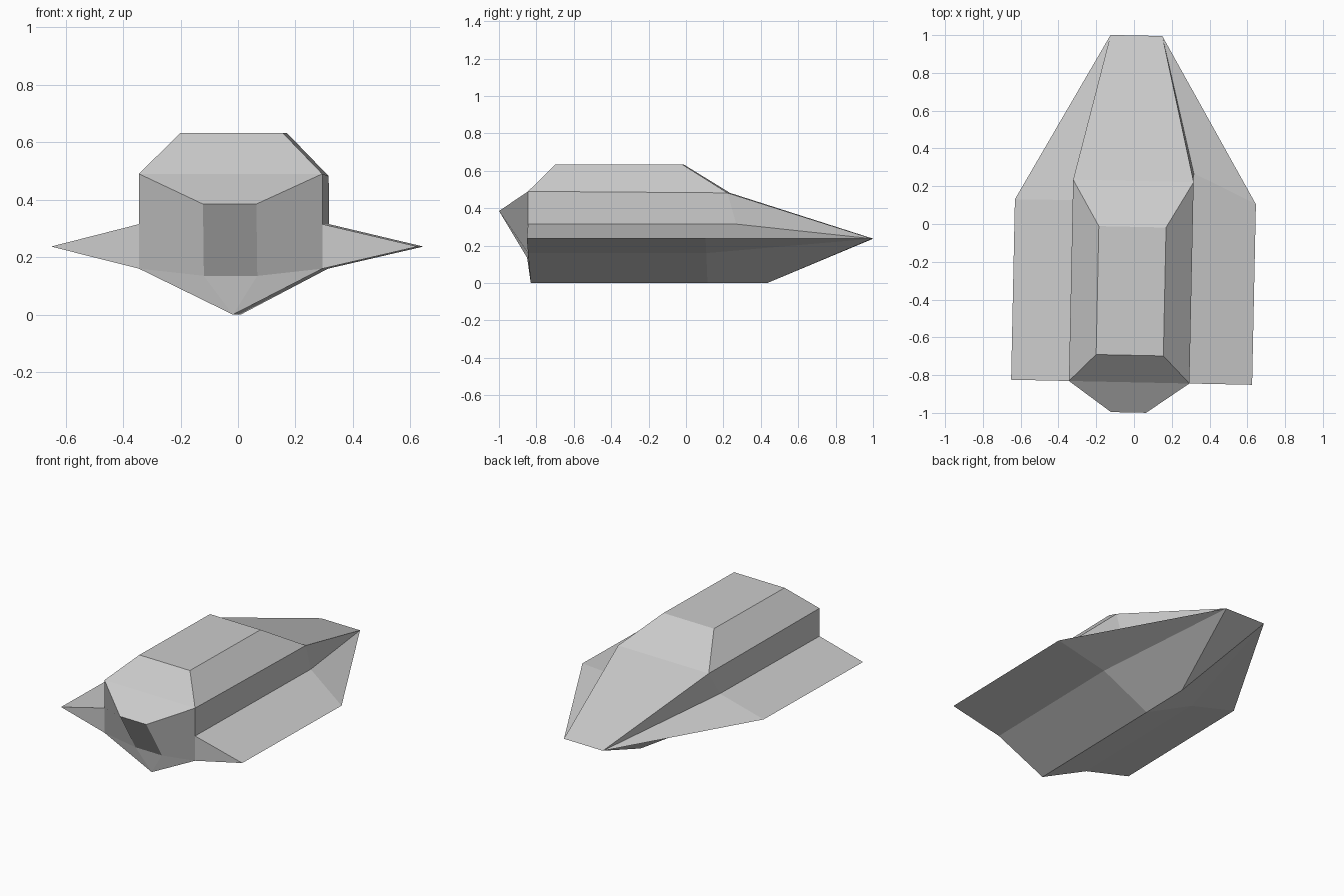
import bpy
import bmesh
from mathutils import Matrix

cube = bpy.data.objects.get("Cube")
if cube:
    bpy.data.objects.remove(cube, do_unlink=True)

# Single grey paint
paint = bpy.data.materials.new("plain_grey")
paint.use_nodes = True
grey = (0.6, 0.6, 0.6, 1)
paint.diffuse_color = grey
paint.node_tree.nodes["Principled BSDF"].inputs["Base Color"].default_value = grey

# Corner points of one half: half width, y, z
HALF = {
    "roof_f": (0.178, -0.695, 0.633),
    "roof_b": (0.178, -0.015, 0.633),
    "shoulder_f": (0.319, -0.838, 0.49),
    "shoulder_b": (0.319, 0.228, 0.482),
    "root_f": (0.319, -0.838, 0.315),
    "root_b": (0.319, 0.12, 0.315),
    "under_f": (0.319, -0.838, 0.16),
    "under_b": (0.319, 0.115, 0.16),
    "tip_f": (0.638, -0.838, 0.237),
    "tip_b": (0.638, 0.118, 0.237),
    "nose_top": (0.093, -0.998, 0.385),
    "nose_low": (0.093, -0.848, 0.135),
    "tail": (0.137, 0.998, 0.237),
}
KEEL = {"keel_f": (-0.83, 0), "keel_m": (0.115, 0), "keel_b": (0.435, 0)}

# Faces on each side
SIDE_FACES = [
    "roof_f roof_b shoulder_b shoulder_f",          # roof chamfer
    "shoulder_f shoulder_b root_b root_f",          # cabin wall
    "shoulder_b tail root_b",                       # rear cabin wall
    "shoulder_f root_f under_f nose_low nose_top",  # nose cheek
    "root_f root_b tip_b tip_f",                    # wing top
    "root_b tail tip_b",
    "tip_f tip_b under_b under_f",                  # wing underside
    "tip_b tail under_b",
    "tip_f under_f root_f",                         # wing front cap
    "under_f under_b keel_m keel_f",                # belly
    "under_b tail keel_b keel_m",
    "under_f keel_f nose_low",                      # belly front cap
]
# Faces that bridge the two sides
BRIDGES = [
    ("roof_f", "roof_b"), ("roof_f", "shoulder_f"), ("shoulder_f", "nose_top"),
    ("nose_top", "nose_low"), ("nose_low", "keel_f"),
    ("roof_b", "shoulder_b"), ("shoulder_b", "tail"), ("tail", "keel_b"),
]

bm = bmesh.new()
points = {}
for name, (y, z) in KEEL.items():
    points[name, 1] = points[name, -1] = bm.verts.new((0, y, z))
for name, (w, y, z) in HALF.items():
    for side in (1, -1):
        shift = 0.005 if name.startswith("tip") else -0.008
        # The wing root runs further back on one side
        back = 0.155 if (name, side) == ("root_b", 1) else 0
        points[name, side] = bm.verts.new((side * w + shift, y + back, z))

for side in (1, -1):
    for face in SIDE_FACES:
        bm.faces.new([points[n, side] for n in face.split()])
for a, b in BRIDGES:
    loop = [points[a, 1], points[a, -1], points[b, -1], points[b, 1]]
    bm.faces.new(list(dict.fromkeys(loop)))

bmesh.ops.recalc_face_normals(bm, faces=bm.faces)
# Slight turn about the upright axis
bmesh.ops.transform(bm, matrix=Matrix.Rotation(-0.021, 4, "Z"), verts=bm.verts)

mesh = bpy.data.meshes.new("hull")
bm.to_mesh(mesh)
bm.free()
mesh.materials.append(paint)
hull = bpy.data.objects.new("hull", mesh)
bpy.context.collection.objects.link(hull)
